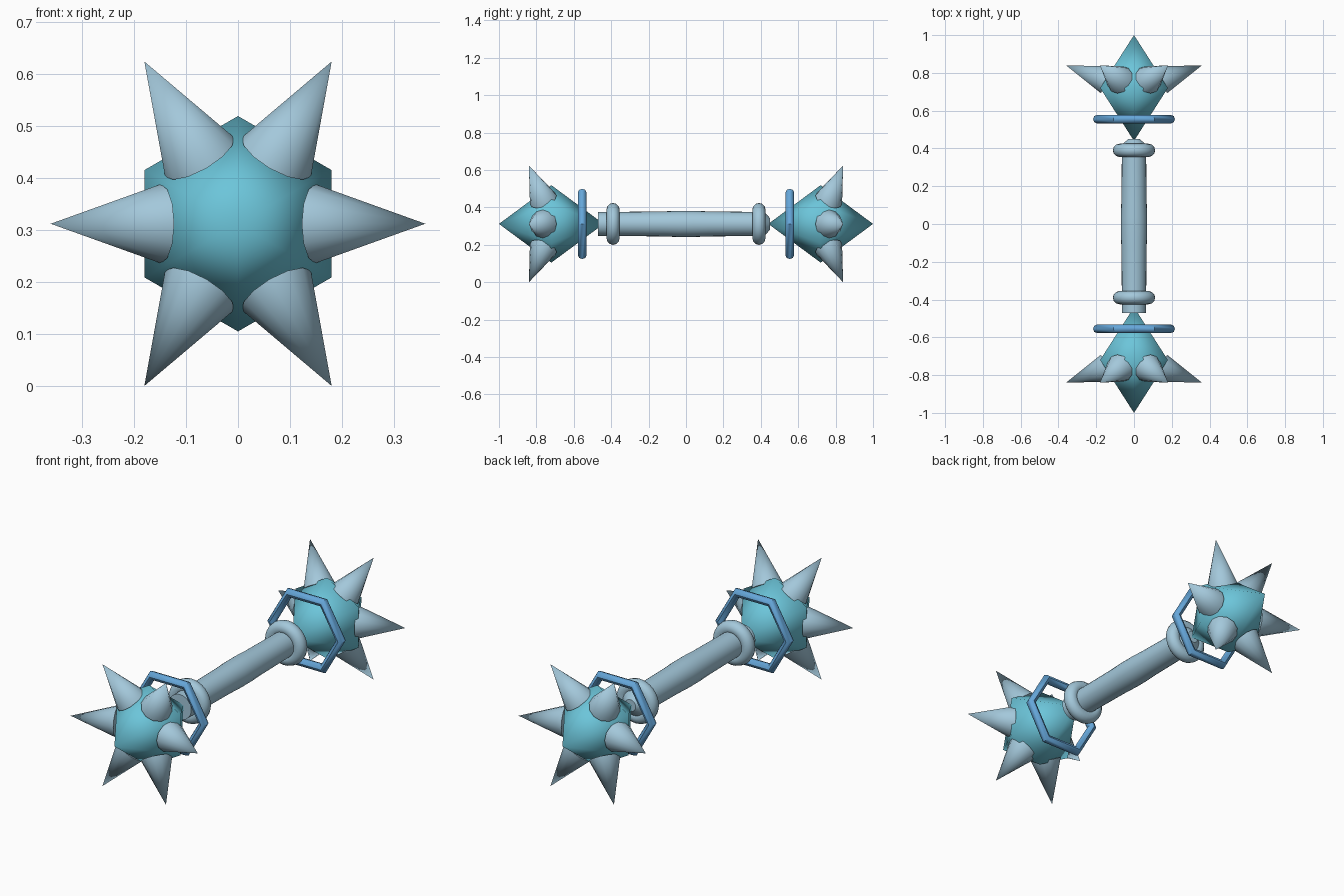
import bpy, bmesh, math
from mathutils import Vector, Matrix

if "Cube" in bpy.data.objects:
    bpy.data.objects.remove(bpy.data.objects["Cube"])

AXIS_Z = 0.312


def material(name, rgb):
    m = bpy.data.materials.new(name)
    m.diffuse_color = (*rgb, 1)
    m.use_nodes = True
    m.node_tree.nodes["Principled BSDF"].inputs["Base Color"].default_value = m.diffuse_color
    return m


TEAL = material("teal", (0.15, 0.56, 0.70))
STEEL = material("pale steel", (0.37, 0.58, 0.71))
BLUE = material("blue", (0.13, 0.38, 0.69))


def finish(bm, name, mat, angle=180):
    bmesh.ops.recalc_face_normals(bm, faces=bm.faces[:])
    me = bpy.data.meshes.new(name)
    bm.to_mesh(me)
    bm.free()
    ob = bpy.data.objects.new(name, me)
    bpy.context.collection.objects.link(ob)
    ob.location = (0, 0, AXIS_Z)
    me.materials.append(mat)
    bpy.ops.object.select_all(action='DESELECT')
    ob.select_set(True)
    bpy.context.view_layer.objects.active = ob
    bpy.ops.object.shade_smooth_by_angle(angle=math.radians(angle))
    return ob


def lathe(name, profile, sides, mat, angle, start=0, closed=False):
    """Turn (radius, y) points around the y axis."""
    bm = bmesh.new()
    rings = []
    for r, y in profile:
        if r == 0:
            rings.append([bm.verts.new((0, y, 0))] * sides)
        else:
            rings.append([bm.verts.new((r * math.cos(start + math.tau * i / sides), y,
                                        r * math.sin(start + math.tau * i / sides)))
                          for i in range(sides)])
    pairs = list(zip(rings, rings[1:]))
    if closed:
        pairs.append((rings[-1], rings[0]))
    for a, b in pairs:
        for i in range(sides):
            j = (i + 1) % sides
            bm.faces.new(dict.fromkeys((a[i], a[j], b[j], b[i])))
    return finish(bm, name, mat, angle)


def circle(major, y, minor, n):
    return [(major + minor * math.cos(math.tau * i / n), y + minor * math.sin(math.tau * i / n))
            for i in range(n)]


# Grip, slightly swollen in the middle
lathe("handle", [(0, -0.47), (0.064, -0.47), (0.065, -0.3), (0.067, -0.12), (0.070, -0.04),
                 (0.070, 0.04), (0.067, 0.12), (0.065, 0.3), (0.064, 0.42),
                 (0.03, 0.45), (0, 0.45)], 24, STEEL, 40)

for s, end in ((-1, "front"), (1, "back")):
    # Rounded collar and hexagonal guard
    lathe(end + "_collar", circle(0.077, s * 0.39, 0.035, 12), 32, STEEL, 60, closed=True)
    lathe(end + "_hex_guard", circle(0.194, s * 0.555, 0.023, 8), 6, BLUE, 50, closed=True)
    # Six-sided double-pointed head
    lathe(end + "_head", [(0, s * 0.44), (0.207, s * 0.72), (0, s * 1.0)],
          6, TEAL, 180, start=math.pi / 6)
    # Six spikes leaning outward
    for k in range(6):
        a = math.tau * k / 6
        radial = Vector((math.cos(a), 0, math.sin(a)))
        lean = math.radians(20)
        d = radial * math.cos(lean) + Vector((0, s * math.sin(lean), 0))
        tip = radial * 0.36 + Vector((0, s * 0.84, 0))
        length = 0.225
        bm = bmesh.new()
        bmesh.ops.create_cone(bm, cap_ends=True, segments=12, radius1=0.076, radius2=0,
                              depth=length)
        bmesh.ops.remove_doubles(bm, verts=bm.verts[:], dist=1e-5)
        rot = d.to_track_quat('Z', 'Y').to_matrix().to_4x4()
        bm.transform(Matrix.Translation(tip - d * length / 2) @ rot)
        finish(bm, f"{end}_spike_{k + 1}", STEEL, 50)
